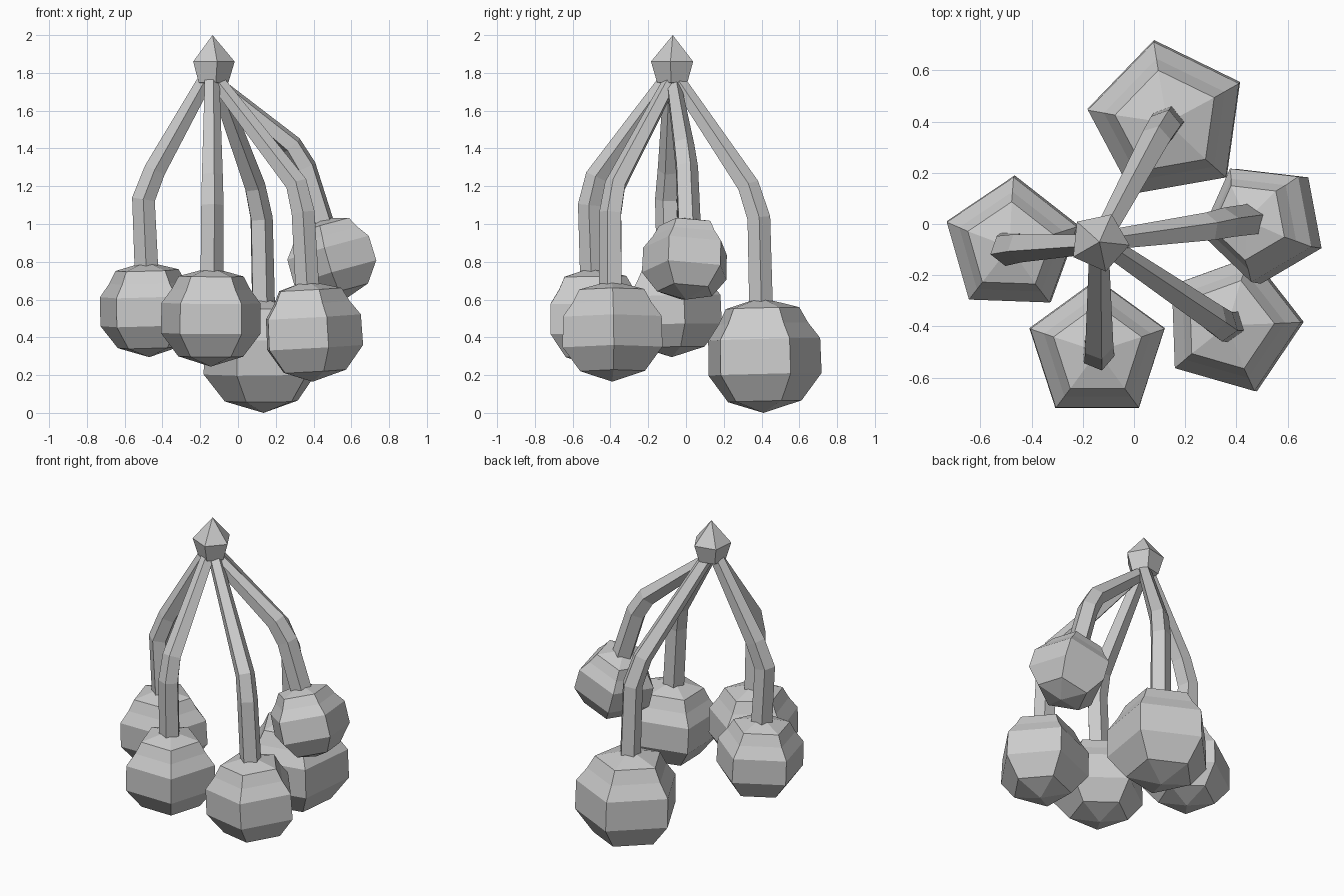
import bpy, bmesh
from math import cos, sin, pi, radians
from mathutils import Vector

if "Cube" in bpy.data.objects:
    bpy.data.objects.remove(bpy.data.objects["Cube"])

SIDES = 5


def finish(name, rings, caps):
    """Skin a list of 5-point rings; each cap is an apex point or None (flat)."""
    bm = bmesh.new()
    loops = [[bm.verts.new(p) for p in ring] for ring in rings]
    for a, b in zip(loops, loops[1:]):
        for i in range(SIDES):
            j = (i + 1) % SIDES
            bm.faces.new((a[i], a[j], b[j], b[i]))
    for loop, apex in zip((loops[0], loops[-1]), caps):
        if apex is None:
            bm.faces.new(loop)
        else:
            tip = bm.verts.new(apex)
            for i in range(SIDES):
                bm.faces.new((loop[i], loop[(i + 1) % SIDES], tip))
    bmesh.ops.recalc_face_normals(bm, faces=bm.faces)
    mesh = bpy.data.meshes.new(name)
    bm.to_mesh(mesh)
    bm.free()
    obj = bpy.data.objects.new(name, mesh)
    bpy.context.collection.objects.link(obj)
    return obj


def ring(center, u, v, radius, phase):
    angles = [radians(phase) + 2 * pi * i / SIDES for i in range(SIDES)]
    return [center + radius * (cos(a) * u + sin(a) * v) for a in angles]


# Fruit profile as (radius, height) in units of the fruit radius
PROFILE = [(0.65, 0.19), (1.0, 0.63), (0.99, 1.20), (0.79, 1.46), (0.65, 1.71)]
FRUIT_HEIGHT = 1.88


def fruit(name, bottom, top, radius, phase):
    bottom, top = Vector(bottom), Vector(top)
    axis = (top - bottom) / FRUIT_HEIGHT
    v = axis.cross(Vector((1, 0, 0))).normalized()
    u = v.cross(axis).normalized()
    rings = [ring(bottom + axis * h, u, v, radius * r, phase) for r, h in PROFILE]
    finish(name, rings, (bottom, top))


STEM_RADII = [0.042, 0.060, 0.064, 0.066]


def stem(name, points):
    pts = [Vector(p) for p in points]
    out = pts[-1] - pts[0]
    n = Vector((-out.y, out.x, 0)).normalized()
    rings = []
    for i, (p, r) in enumerate(zip(pts, STEM_RADII)):
        before = (p - pts[i - 1]).normalized() if i else Vector()
        after = (pts[i + 1] - p).normalized() if i + 1 < len(pts) else Vector()
        m = n.cross(before + after).normalized()
        rings.append(ring(p, n, -m, r, 4))
    finish(name, rings, (None, None))


# Knob where all stems meet
X, Y = Vector((1, 0, 0)), Vector((0, 1, 0))
KNOB = Vector((-0.135, -0.07, 0))
finish("top_knob",
       [ring(KNOB + Vector((0, 0, z)), X, Y, r, -6) for r, z in ((0.085, 1.75), (0.118, 1.86))],
       (KNOB + Vector((0, 0, 1.72)), KNOB + Vector((0, 0, 2.0))))

# Hanging fruits: bottom, top, radius, rotation (about the axis, y mirrored by frame)
FRUITS = {
    "left": ((-0.47, -0.075, 0.295), (-0.485, -0.09, 0.80), 0.270, 88),
    "front": ((-0.145, -0.49, 0.245), (-0.142, -0.497, 0.77), 0.278, 90),
    "front_right": ((0.395, -0.39, 0.165), (0.365, -0.395, 0.70), 0.278, 2),
    "back": ((0.135, 0.41, 0.0), (0.13, 0.395, 0.61), 0.318, 100),
    "right": ((0.565, 0.00, 0.60), (0.44, 0.015, 1.03), 0.240, 47),
}
# Stem paths from the knob through the bend; each ends inside its fruit
STEMS = {
    "left": [(-0.165, -0.075, 1.775), (-0.44, -0.09, 1.285), (-0.50, -0.10, 1.13)],
    "front": [(-0.14, -0.105, 1.76), (-0.14, -0.475, 1.25), (-0.14, -0.51, 1.10)],
    "front_right": [(-0.10, -0.09, 1.74), (0.31, -0.37, 1.21), (0.345, -0.395, 1.06)],
    "back": [(-0.115, -0.04, 1.75), (0.085, 0.33, 1.20), (0.12, 0.385, 1.03)],
    "right": [(-0.10, -0.065, 1.73), (0.285, -0.015, 1.415), (0.355, 0.0, 1.30)],
}
for side, (bottom, top, radius, phase) in FRUITS.items():
    fruit("fruit_" + side, bottom, top, radius, phase)
    end = Vector(top).lerp(Vector(bottom), 0.12)
    stem("stem_" + side, STEMS[side] + [end])
